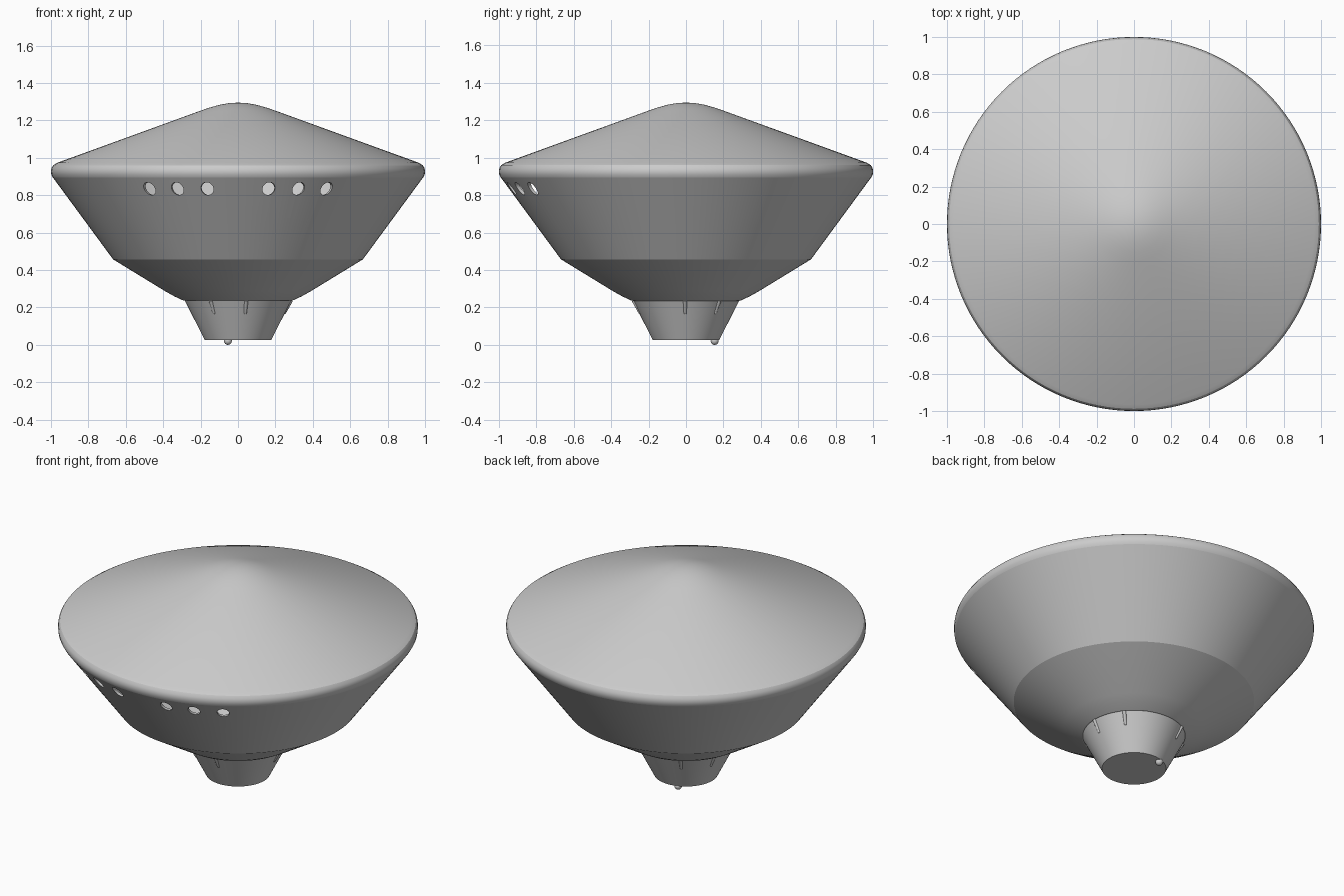
import bpy, bmesh
from math import radians, cos, sin
from mathutils import Matrix, Vector

if "Cube" in bpy.data.objects:
    bpy.data.objects.remove(bpy.data.objects["Cube"])

SEG = 128


def add_object(name, bm):
    bmesh.ops.recalc_face_normals(bm, faces=bm.faces)
    mesh = bpy.data.meshes.new(name)
    bm.to_mesh(mesh)
    bm.free()
    ob = bpy.data.objects.new(name, mesh)
    bpy.context.collection.objects.link(ob)
    return ob


def activate(ob):
    bpy.ops.object.select_all(action='DESELECT')
    ob.select_set(True)
    bpy.context.view_layer.objects.active = ob


def smooth(ob, angle=25):
    activate(ob)
    bpy.ops.object.shade_smooth_by_angle(angle=radians(angle))


def lathe(name, profile, closed=False):
    """Spin (radius, z) points around the z axis."""
    bm = bmesh.new()
    verts = [bm.verts.new((r, 0, z)) for r, z in profile]
    edges = [bm.edges.new(p) for p in zip(verts, verts[1:])]
    if closed:
        edges.append(bm.edges.new((verts[-1], verts[0])))
    bmesh.ops.spin(bm, geom=verts + edges, cent=(0, 0, 0), axis=(0, 0, 1),
                   angle=radians(360), steps=SEG, use_merge=True)
    bmesh.ops.remove_doubles(bm, verts=bm.verts, dist=1e-5)
    return add_object(name, bm)


# Lower hull: thin-walled shell
outer = [(0.27, 0.235), (0.29, 0.236), (0.34, 0.259), (0.39, 0.287),
         (0.668, 0.457), (0.99, 0.895)]
inner = [(0.97, 0.895), (0.65, 0.47), (0.38, 0.302), (0.27, 0.25)]
hull = lathe("lower_hull", outer + inner, closed=True)

# Six round windows, three each side of the front centre
bm = bmesh.new()
for a in (-30, -20, -10, 10, 20, 30):
    t = radians(a - 90)
    m = (Matrix.Translation((0.95 * cos(t), 0.95 * sin(t), 0.835))
         @ Matrix.Rotation(t, 4, 'Z') @ Matrix.Rotation(radians(90), 4, 'Y'))
    bmesh.ops.create_cone(bm, cap_ends=True, segments=32, radius1=0.034,
                          radius2=0.034, depth=0.3, matrix=m)
cutter = add_object("window_cutter", bm)
cutter.hide_render = True
mod = hull.modifiers.new("windows", 'BOOLEAN')
mod.operation = 'DIFFERENCE'
mod.solver = 'EXACT'
mod.object = cutter
activate(hull)
bpy.ops.object.modifier_apply(modifier=mod.name)
bpy.data.objects.remove(cutter)
smooth(hull, 15)

# Conical roof with rounded rim and domed tip
roof = lathe("roof", [(0.97, 0.895), (0.99, 0.895), (0.998, 0.91),
                      (1.0, 0.928), (0.997, 0.945), (0.988, 0.96),
                      (0.965, 0.974), (0.20, 1.252), (0.15, 1.269),
                      (0.10, 1.283), (0.05, 1.292), (0, 1.295),
                      (0, 1.275), (0.19, 1.235), (0.955, 0.957)],
             closed=True)
smooth(roof)

# Tapered base
base = lathe("base", [(0, 0.027), (0.178, 0.027), (0.285, 0.237), (0, 0.237)])
smooth(base)

# Slim ribs on the base: three pairs
bm = bmesh.new()
for k in range(3):
    for a in (-1, 39):
        t = radians(a + 120 * k)
        lo = Vector((0.249 * cos(t), 0.249 * sin(t), 0.172))
        hi = Vector((0.283 * cos(t), 0.283 * sin(t), 0.238))
        rot = (hi - lo).to_track_quat('Z', 'Y').to_matrix().to_4x4()
        bmesh.ops.create_cone(bm, cap_ends=True, segments=16, radius1=0.008,
                              radius2=0.011, depth=(hi - lo).length,
                              matrix=Matrix.Translation((lo + hi) / 2) @ rot)
        bmesh.ops.create_uvsphere(bm, u_segments=16, v_segments=8,
                                  radius=0.008, matrix=Matrix.Translation(lo))
smooth(add_object("base_ribs", bm), 40)

# Small ball foot near the edge of the base
bm = bmesh.new()
bmesh.ops.create_uvsphere(bm, u_segments=24, v_segments=16, radius=0.021,
                          matrix=Matrix.Translation((-0.054, 0.153, 0.021)))
smooth(add_object("ball_foot", bm), 40)
